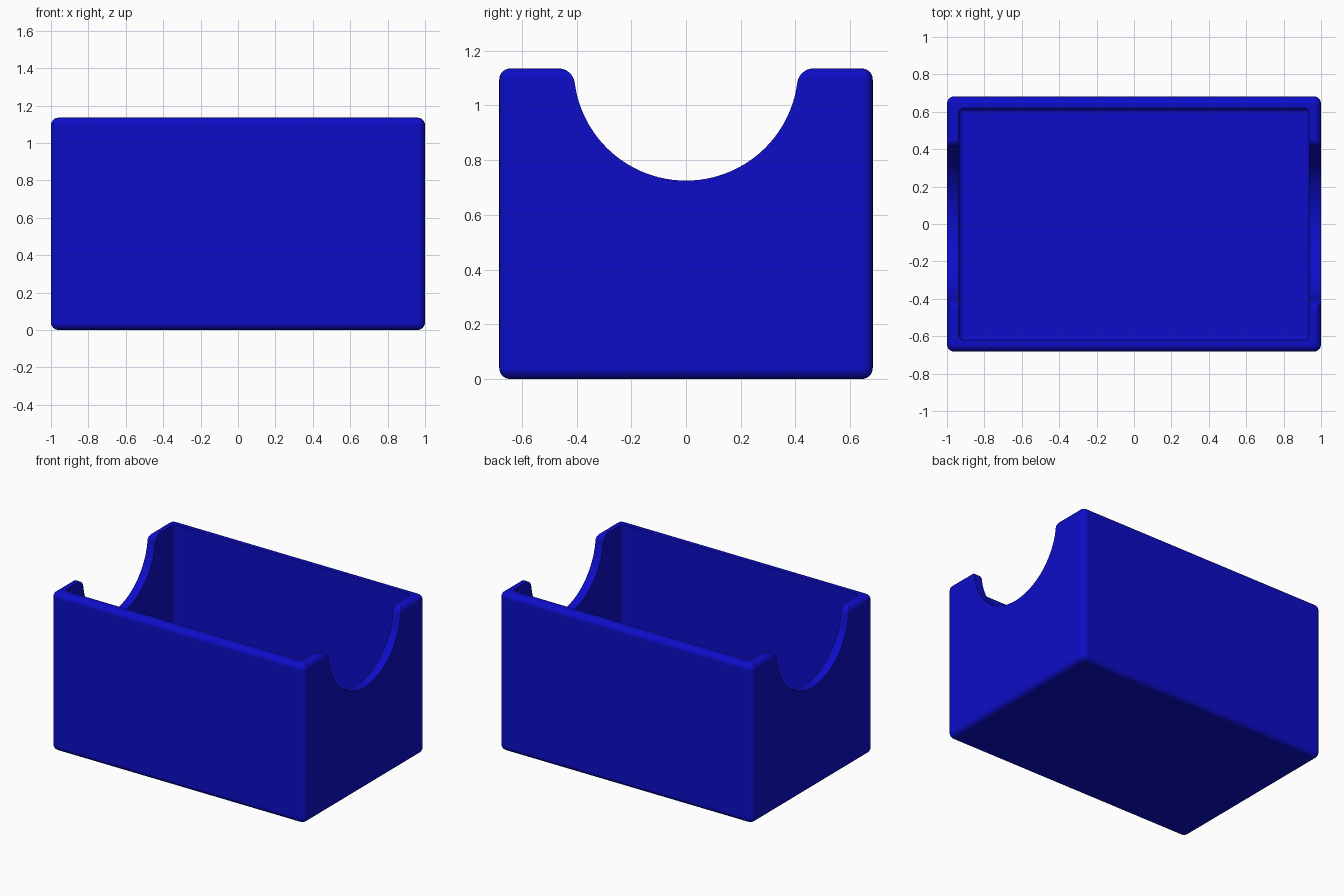
import bpy, bmesh
from math import pi, sin, cos, atan2, sqrt

if "Cube" in bpy.data.objects:
    bpy.data.objects.remove(bpy.data.objects["Cube"])

LENGTH, DEPTH, HEIGHT, WALL = 2.0, 1.365, 1.135, 0.062
NOTCH_R, LIP_R = 0.41, 0.06

blue = bpy.data.materials.new("deep_blue")
blue.use_nodes = True
colour = (0.004, 0.004, 0.58, 1)
blue.diffuse_color = colour
blue.node_tree.nodes["Principled BSDF"].inputs["Base Color"].default_value = colour


def finish(name, bm):
    mesh = bpy.data.meshes.new(name)
    bm.to_mesh(mesh)
    bm.free()
    mesh.materials.append(blue)
    obj = bpy.data.objects.new(name, mesh)
    bpy.context.collection.objects.link(obj)
    return obj


def rounded_box(name, x, y, z0, z1, radius):
    bm = bmesh.new()
    bmesh.ops.create_cube(bm, size=1)
    for v in bm.verts:
        v.co = (v.co.x * x, v.co.y * y, z0 + (v.co.z + 0.5) * (z1 - z0))
    bmesh.ops.bevel(bm, geom=bm.edges[:], offset=radius, segments=6,
                    profile=0.5, affect='EDGES')
    return finish(name, bm)


# Outer shell and the hollow that opens at its top
box = rounded_box("storage_box", LENGTH, DEPTH, 0, HEIGHT, 0.04)
hollow = rounded_box("hollow_cutter", LENGTH - 2 * WALL, DEPTH - 2 * WALL,
                     WALL, HEIGHT + 0.5, 0.03)

# Hand notch: a half circle blended into the rim by small rounded lips
lip_y = sqrt((NOTCH_R + LIP_R) ** 2 - LIP_R ** 2)
tilt = atan2(LIP_R, lip_y)
right = []
for i in range(9):
    a = pi / 2 + (pi / 2 - tilt) * i / 8
    right.append((lip_y + LIP_R * cos(a), HEIGHT - LIP_R + LIP_R * sin(a)))
right[-1:] = []
for i in range(25):
    a = -tilt - (pi / 2 - tilt) * i / 24
    right.append((NOTCH_R * cos(a), HEIGHT + NOTCH_R * sin(a)))
right.insert(0, (lip_y, HEIGHT + 0.2))
outline = right + [(-y, z) for y, z in reversed(right[:-1])]

bm = bmesh.new()
face = bm.faces.new([bm.verts.new((-1.2, y, z)) for y, z in outline])
side = bmesh.ops.extrude_face_region(bm, geom=[face])["geom"]
bmesh.ops.translate(bm, vec=(2.4, 0, 0),
                    verts=[v for v in side if isinstance(v, bmesh.types.BMVert)])
bmesh.ops.recalc_face_normals(bm, faces=bm.faces[:])
notch = finish("notch_cutter", bm)

# Cut the hollow and both notches
for cutter in (hollow, notch):
    cutter.hide_render = True
    mod = box.modifiers.new("cut", 'BOOLEAN')
    mod.operation, mod.solver, mod.object = 'DIFFERENCE', 'EXACT', cutter
graph = bpy.context.evaluated_depsgraph_get()
cut_mesh = bpy.data.meshes.new_from_object(box.evaluated_get(graph))
box.modifiers.clear()
box.data = cut_mesh
for cutter in (hollow, notch):
    bpy.data.objects.remove(cutter)

# Smooth the rounded edges, keep the rim crisp
bpy.ops.object.select_all(action='DESELECT')
box.select_set(True)
bpy.context.view_layer.objects.active = box
bpy.ops.object.shade_smooth_by_angle(angle=pi / 6)
weighted = box.modifiers.new("flat_panels", 'WEIGHTED_NORMAL')
weighted.keep_sharp = True
